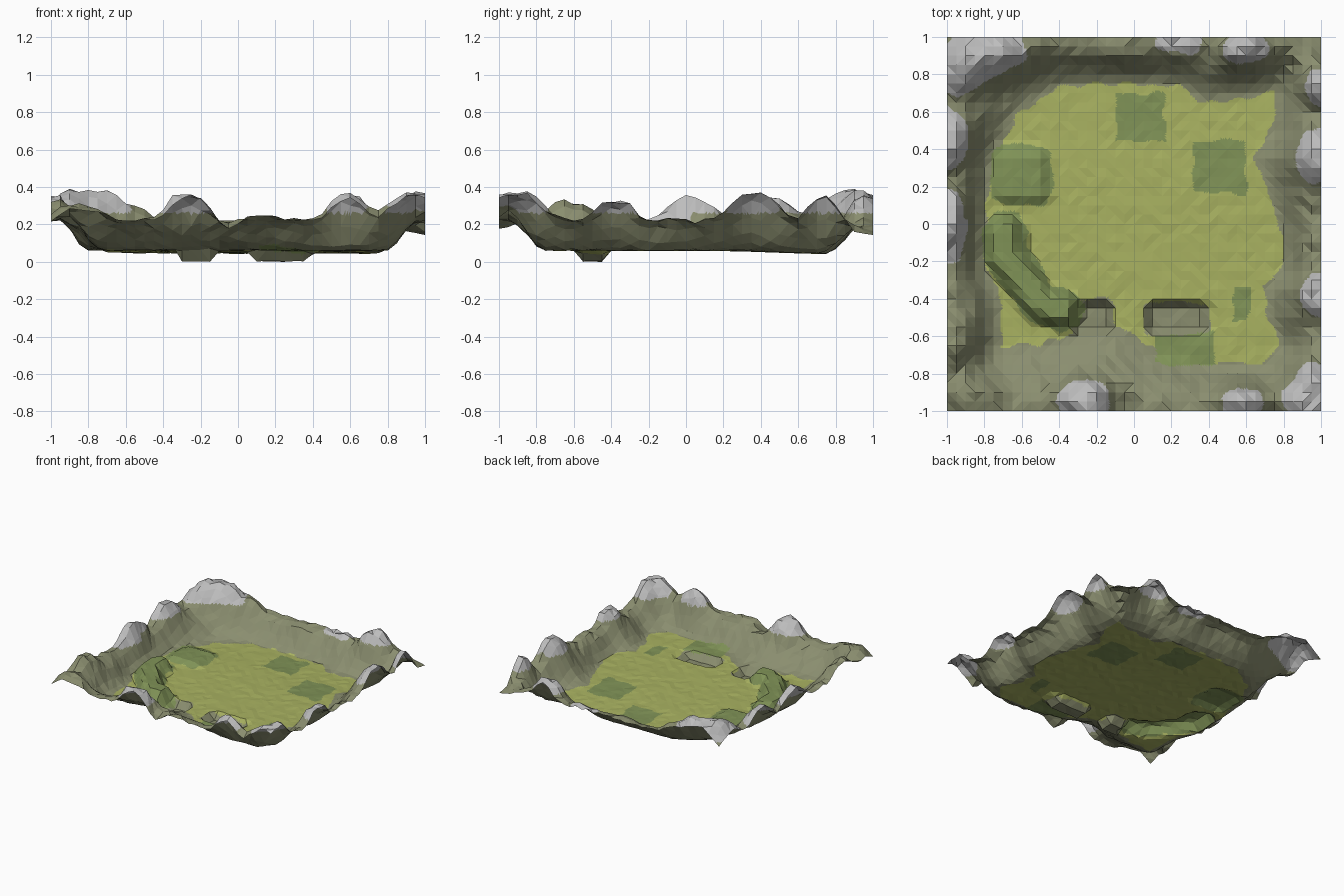
import bpy, bmesh, math, random
from mathutils import Vector, noise

if "Cube" in bpy.data.objects:
    bpy.data.objects.remove(bpy.data.objects["Cube"])

random.seed(4)

# ---- layout -------------------------------------------------------------
# outline of the grassy basin
BASIN = [(-.40, .74), (.22, .75), (.38, .65), (.55, .67), (.75, .71), (.74, .52), (.64, .36),
         (.70, .2), (.79, 0), (.79, -.22), (.70, -.32), (.71, -.5), (.79, -.63), (.68, -.75),
         (.40, -.75), (.1, -.66), (-.09, -.54), (-.3, -.58), (-.5, -.64), (-.71, -.65),
         (-.70, -.42), (-.80, -.22), (-.79, .08), (-.74, .35), (-.62, .58)]
# mountain peaks: x, y, height over rim, spread, snowy radius (0 = bare rock)
PEAKS = [(-.80, .90, .18, .18, .22), (-.98, .78, .07, .14, .17), (-.99, .45, .14, .15, .17),
         (-.98, .03, .115, .14, .15), (-.98, -.08, .02, .12, .13), (-.95, -.62, .10, .14, 0),
         (-.86, -.93, .09, .14, 0), (-.27, -.94, .145, .13, .14), (.15, -.94, .02, .15, 0),
         (-.05, -.98, -.03, .07, 0), (.58, -.93, .145, .12, .11), (.95, -.91, .15, .17, .17),
         (.97, -.38, .11, .12, .14), (.98, .37, .15, .16, .15), (1, .73, .14, .10, .12),
         (.6, .92, .15, .13, .16), (.24, .98, .01, .12, .12), (-.57, .93, .07, .13, 0),
         (-.05, .96, .02, .15, 0), (1, 1, -.06, .12, 0), (-1, -1, -.02, .12, 0)]
# flat bushy patches: x0, x1, y0, y1
PATCHES = [(-.10, .17, .44, .70), (.31, .60, .16, .45), (.11, .42, -.75, -.58), (.53, .62, -.51, -.33)]
MOUND = (-.70, -.50, .16, .36)
PITS = [(-.30, -.14, -.55, -.45), (.09, .37, -.55, -.45)]
RIDGE = [(-.69, -.05), (-.68, -.18), (-.50, -.42), (-.38, -.46)]


def seg_dist(x, y, a, b):
    ux, uy, px, py = b[0] - a[0], b[1] - a[1], x - a[0], y - a[1]
    t = max(0, min(1, (px * ux + py * uy) / (ux * ux + uy * uy)))
    return math.hypot(px - ux * t, py - uy * t)


def outside(x, y):
    """Distance beyond the basin outline, 0 within it."""
    inside = False
    best = 9
    for a, b in zip(BASIN, BASIN[1:] + BASIN[:1]):
        best = min(best, seg_dist(x, y, a, b))
        if (a[1] > y) != (b[1] > y) and x < (b[0] - a[0]) * (y - a[1]) / (b[1] - a[1]) + a[0]:
            inside = not inside
    return 0 if inside else best


def box_dist(x, y, box):
    dx = max(box[0] - x, 0, x - box[1])
    dy = max(box[2] - y, 0, y - box[3])
    return math.hypot(dx, dy)


def ridge_dist(x, y):
    return min(seg_dist(x, y, a, b) for a, b in zip(RIDGE, RIDGE[1:]))


def smooth(t):
    t = max(0, min(1, t))
    return t * t * (3 - 2 * t)


def height(x, y):
    d = outside(x, y)
    edge = max(0, 1 - max(abs(x), abs(y)))
    s = smooth(d / (d + edge) / .82) if d > 0 else 0
    rim = .16 + sum(p[2] * math.exp(-(((x - p[0]) ** 2 + (y - p[1]) ** 2) / p[3] ** 2) ** 1.5) for p in PEAKS)
    z = .06 - .017 * smooth((y - .1) / .7) + s * rim
    z += .085 * (1 - smooth((ridge_dist(x, y) - .05) / .07))
    z += .035 * (1 - smooth(box_dist(x, y, MOUND) / .08))
    z -= .058 * max(1 - smooth(box_dist(x, y, p) / .05) for p in PITS)
    z += .02 * s * noise.noise(Vector((x * 9, y * 9, 0)))
    return z + random.uniform(-1, 1) * (.003 + .010 * s)


def colour(x, y, z):
    # wobble the borders so they look natural
    w = noise.noise_vector(Vector((x * 11, y * 11, 3))) * .03
    x, y = x + w.x, y + w.y
    # only the tops of the snowy peaks are grey; low peaks start lower
    if any(p[4] and math.hypot(x - p[0], y - p[1]) < p[4] and z > min(.26, .19 + p[2]) for p in PEAKS):
        return 3
    if ridge_dist(x, y) < .115 or box_dist(x, y, MOUND) < .06:
        return 1
    if any(box_dist(x, y, p) < .04 for p in PITS):
        return 2
    if any(box_dist(x, y, p) == 0 for p in PATCHES):
        return 1
    return 2 if outside(x, y) > 0 else 0


# ---- terrain sheet ------------------------------------------------------
bm = bmesh.new()
bmesh.ops.create_grid(bm, x_segments=40, y_segments=40, size=1)
for v in bm.verts:
    v.co.z = height(v.co.x, v.co.y)
low = min(v.co.z for v in bm.verts)
for v in bm.verts:
    v.co.z -= low
bmesh.ops.triangulate(bm, faces=bm.faces[:])
# finer faces (same shape) so colour borders follow the layout
bmesh.ops.subdivide_edges(bm, edges=bm.edges[:], cuts=3, use_grid_fill=True)
bmesh.ops.triangulate(bm, faces=bm.faces[:])
for f in bm.faces:
    f.material_index = colour(*f.calc_center_median())
    f.smooth = False

mesh = bpy.data.meshes.new("valley_terrain")
bm.to_mesh(mesh)
bm.free()
for name, rgb in [("meadow green", (.395, .445, .12)), ("bush green", (.215, .29, .095)),
                  ("olive rock", (.255, .27, .16)), ("pale grey peak", (.51, .51, .51))]:
    m = bpy.data.materials.new(name)
    m.diffuse_color = (*rgb, 1)
    m.use_nodes = True
    m.node_tree.nodes["Principled BSDF"].inputs["Base Color"].default_value = m.diffuse_color
    mesh.materials.append(m)
obj = bpy.data.objects.new("valley_terrain", mesh)
bpy.context.collection.objects.link(obj)
